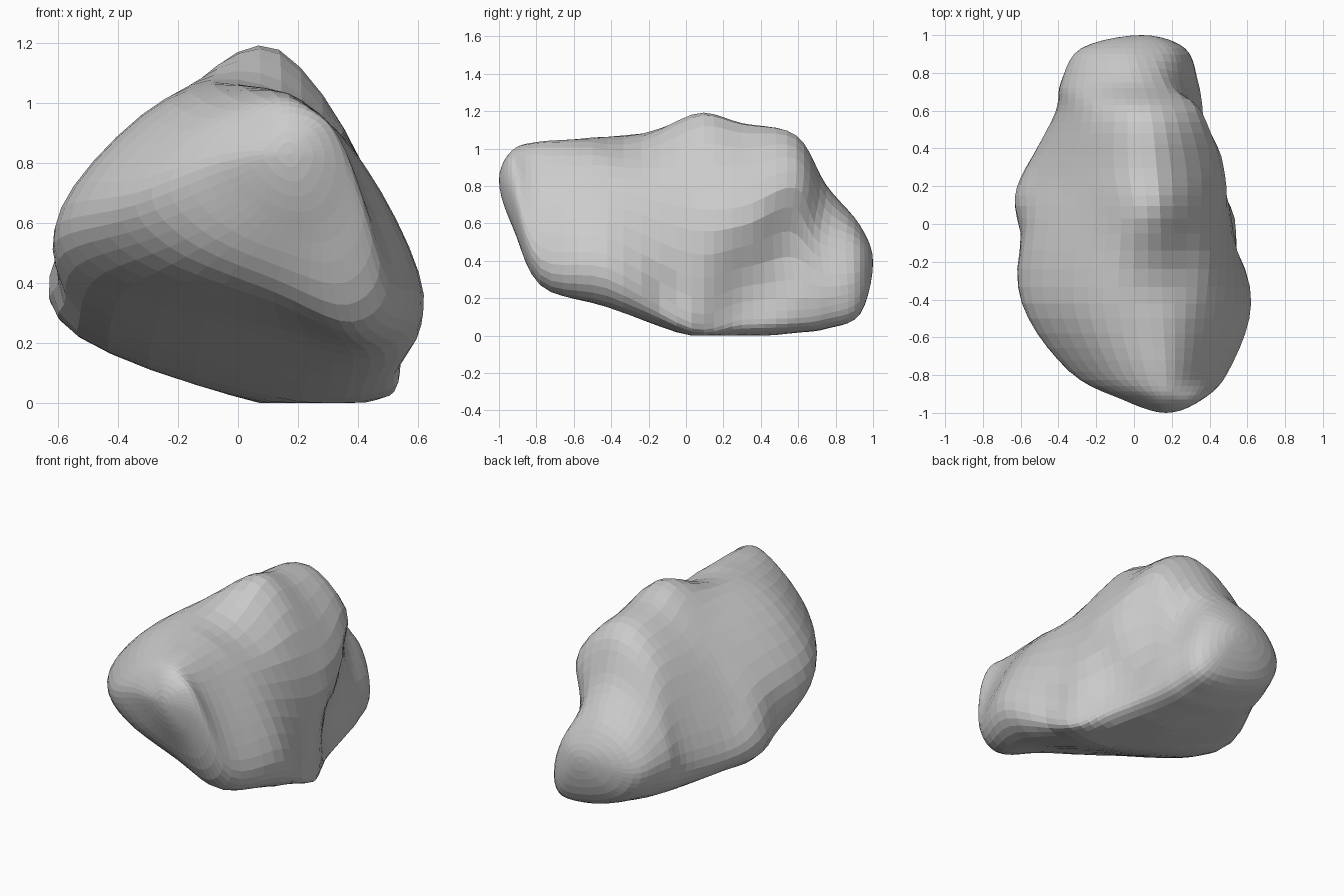
import bpy, bmesh
from mathutils import Vector

if "Cube" in bpy.data.objects:
    bpy.data.objects.remove(bpy.data.objects["Cube"])

STEPS = 5

# Cross-sections from front to back: y, then (x, z) outline
# from the underside, round the right side, over the top and down the left
SECTIONS = [
    (-0.93, [(.19, .59), (.31, .62), (.36, .77), (.30, .93), (.17, .99), (.06, .94), (-.06, .80), (.04, .66)]),
    (-0.78, [(.12, .37), (.38, .27), (.50, .41), (.37, .79), (.17, 1.03), (-.12, .95), (-.34, .70), (-.23, .52)]),
    (-0.42, [(.15, .21), (.49, .16), (.62, .36), (.43, .78), (.15, 1.05), (-.24, 1.01), (-.575, .66), (-.48, .41)]),
    (0.03, [(.12, .02), (.44, .01), (.52, .12), (.46, .68), (.14, 1.18), (-.21, 1.01), (-.57, .60), (-.53, .24)]),
    (0.30, [(.07, .00), (.38, .02), (.43, .18), (.46, .69), (.12, 1.13), (-.25, .93), (-.54, .45), (-.47, .21)]),
    (0.59, [(.00, .04), (.30, .03), (.37, .20), (.37, .79), (.09, 1.07), (-.22, .90), (-.41, .42), (-.34, .18)]),
    (0.75, [(.00, .06), (.27, .05), (.34, .20), (.30, .56), (.05, .80), (-.22, .70), (-.385, .42), (-.30, .20)]),
    (0.93, [(.00, .14), (.22, .12), (.27, .25), (.20, .48), (.00, .59), (-.19, .53), (-.28, .38), (-.20, .23)]),
]
NOSE = Vector((.17, -1, .83))
TAIL = Vector((.04, 1, .39))

# Sculpted dents and bumps: centre, radius, push
DENTS = [
    ((.18, -.20, 1.08), .36, (0, 0, -.07)),      # saddle before the summit
    ((.36, .66, .52), .34, (-.07, -.04, 0)),     # valley above the back lobe
    ((.43, .36, .32), .32, (-.06, 0, 0)),        # valley behind the foot
    ((.52, -.12, .19), .22, (-.03, 0, .01)),     # notch above the foot
    ((.52, .00, .11), .17, (.02, 0, 0)),         # foot
    ((-.60, -.08, .46), .22, (.02, 0, 0)),       # left flank hollow
    ((-.58, .15, .36), .25, (-.03, 0, 0)),       # left flank bulge
]


def spline(a, b, c, d, t):
    """Smooth curve from b to c."""
    return b + 0.5 * t * ((c - a) + t * ((2 * a - 5 * b + 4 * c - d) + t * (3 * (b - c) + d - a)))


def smooth_ring(y, outline):
    p = [Vector((x, y, z)) for x, z in outline]
    n = len(p)
    return [spline(p[i - 1], p[i], p[(i + 1) % n], p[(i + 2) % n], k / STEPS)
            for i in range(n) for k in range(STEPS)]


def sculpt(v):
    out = v.copy()
    for centre, radius, push in DENTS:
        f = max(0, 1 - ((v - Vector(centre)).length / radius) ** 2) ** 2
        out += f * Vector(push)
    return Vector((out.x, max(-1, min(1, out.y)), max(0, out.z)))


rings = [smooth_ring(y, o) for y, o in SECTIONS]
n = len(rings[0])

# Long lines over the boulder, rounded across both end points
columns = []
for j in range(n):
    opp = (j + n // 2) % n
    p = [rings[0][opp], NOSE] + [r[j] for r in rings] + [TAIL, rings[-1][opp]]
    line = [spline(*p[i:i + 4], k / STEPS) for i in range(len(p) - 3) for k in range(STEPS)]
    columns.append(line[1:])

# Skin the lines into one closed rock
bm = bmesh.new()
nose, tail = bm.verts.new(NOSE), bm.verts.new(TAIL)
grid = [[bm.verts.new(sculpt(v)) for v in c] for c in columns]
for j in range(n):
    a, b = grid[j], grid[(j + 1) % n]
    bm.faces.new((nose, b[0], a[0]))
    bm.faces.new((tail, a[-1], b[-1]))
    for i in range(len(a) - 1):
        bm.faces.new((a[i], b[i], b[i + 1], a[i + 1]))
bmesh.ops.recalc_face_normals(bm, faces=bm.faces)
mesh = bpy.data.meshes.new("boulder")
bm.to_mesh(mesh)
bm.free()
boulder = bpy.data.objects.new("boulder", mesh)
bpy.context.collection.objects.link(boulder)
